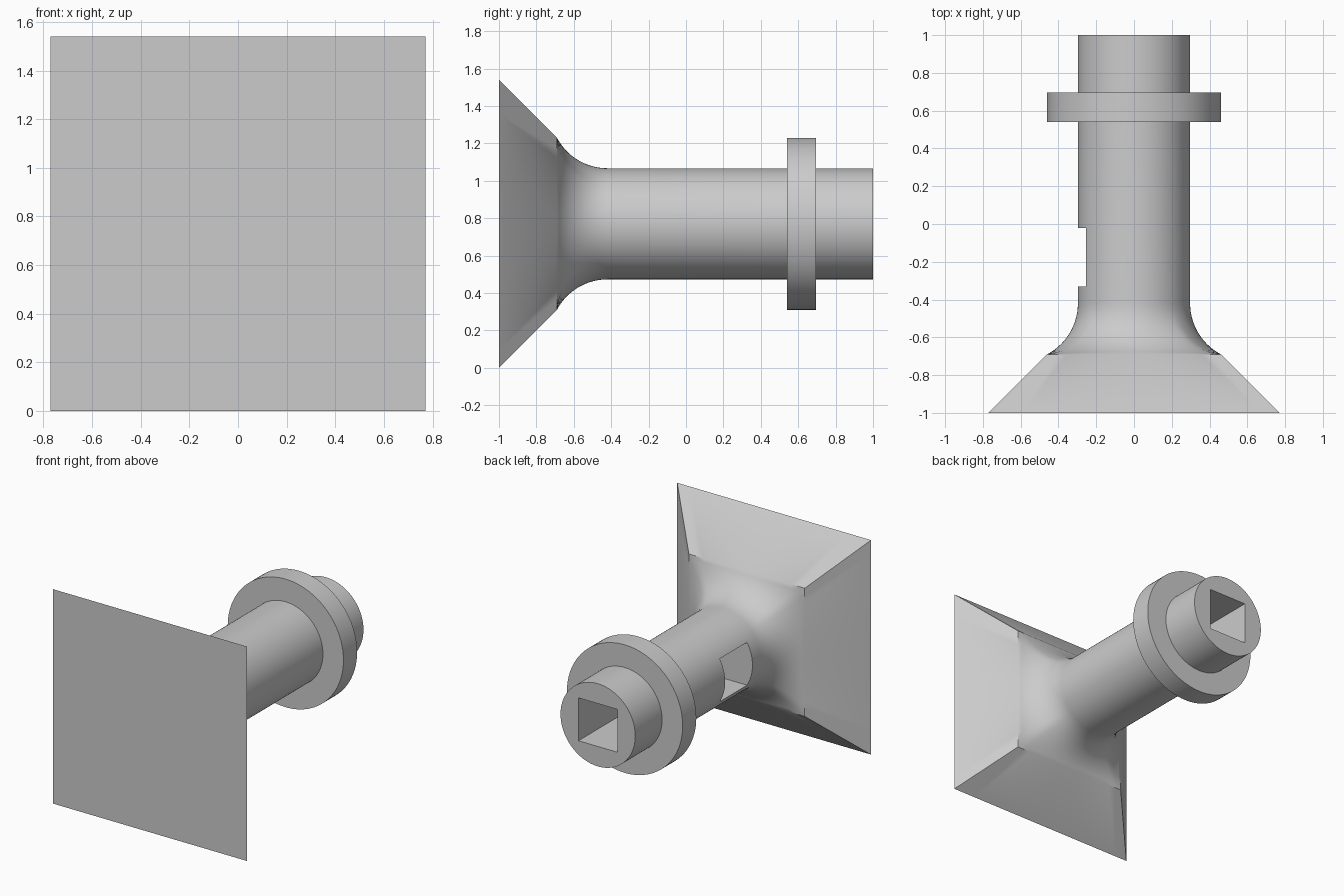
import bpy, bmesh, math

if "Cube" in bpy.data.objects:
    bpy.data.objects.remove(bpy.data.objects["Cube"])

SEG = 96                 # divisible by 8, so the square corners land on vertices
ZC = 0.77                # height of the horn axis
R_PIPE, R_COLLAR = 0.297, 0.46
HALF_BASE, HALF_NECK = 0.77, 0.46
BORE = 0.308             # side of the square bore and window
Y_NECK, Y_PIPE = -0.69, -0.42

grey = bpy.data.materials.new("plain grey")
grey.diffuse_color = (0.6, 0.6, 0.6, 1)
grey.use_nodes = True
grey.node_tree.nodes["Principled BSDF"].inputs["Base Color"].default_value = grey.diffuse_color

ANGLES = [2 * math.pi * i / SEG for i in range(SEG)]


def square(a, half):
    """Distance from the axis to a square outline at angle a."""
    return half / max(abs(math.cos(a)), abs(math.sin(a)))


def circle(r, y):
    return [(r, y)] * SEG


def flare(t):
    """Ring of the square-to-round fillet: t = 1 at the neck, 0 at the pipe."""
    ring = []
    for a in ANGLES:
        s = square(a, HALF_NECK)
        corner = (s / HALF_NECK - 1) / (math.sqrt(2) - 1)
        sweep = math.radians(62 + 24 * corner)
        f = (1 - math.cos(t * sweep)) / (1 - math.cos(sweep))
        g = math.sin(t * sweep) / math.sin(sweep)
        ring.append((R_PIPE + (s - R_PIPE) * f, Y_PIPE + (Y_NECK - Y_PIPE) * g))
    return ring


# outer shell: square base, flare, pipe and collar as one run of rings
rings = [[(square(a, HALF_BASE), -1.0) for a in ANGLES]]
rings += [flare(1 - k / 14) for k in range(15)]
rings += [circle(r, y) for r, y in ((R_PIPE, 0.54), (R_COLLAR, 0.54),
                                    (R_COLLAR, 0.695), (R_PIPE, 0.695), (R_PIPE, 1.0))]

bm = bmesh.new()
loops = [[bm.verts.new((r * math.cos(a), y, ZC + r * math.sin(a)))
          for a, (r, y) in zip(ANGLES, ring)] for ring in rings]
for lo, hi in zip(loops, loops[1:]):
    for i in range(SEG):
        j = (i + 1) % SEG
        bm.faces.new((lo[i], lo[j], hi[j], hi[i]))
bm.faces.new(loops[0])
bm.faces.new(loops[-1])
bmesh.ops.recalc_face_normals(bm, faces=bm.faces)
mesh = bpy.data.meshes.new("horn_body")
bm.to_mesh(mesh)
bm.free()
body = bpy.data.objects.new("horn_body", mesh)
bpy.context.collection.objects.link(body)
mesh.materials.append(grey)


def cut_box(name, x, y):
    """Subtract a box spanning the x and y ranges, as tall as the bore."""
    bpy.ops.mesh.primitive_cube_add(
        size=1, location=(sum(x) / 2, sum(y) / 2, ZC))
    box = bpy.context.object
    box.name = name
    box.scale = (x[1] - x[0], y[1] - y[0], BORE)
    box.hide_render = True
    mod = body.modifiers.new(name, 'BOOLEAN')
    mod.operation, mod.solver, mod.object = 'DIFFERENCE', 'EXACT', box
    bpy.context.view_layer.objects.active = body
    bpy.ops.object.modifier_apply(modifier=name)
    bpy.data.objects.remove(box)


# square bore from the back end, opening into a window on the left side
cut_box("bore_cutter", (-BORE / 2, BORE / 2), (-0.33, 1.2))
cut_box("window_cutter", (-0.5, 0.0), (-0.33, -0.02))

bpy.ops.object.select_all(action='DESELECT')
body.select_set(True)
bpy.context.view_layer.objects.active = body
bpy.ops.object.shade_smooth_by_angle(angle=math.radians(30))
